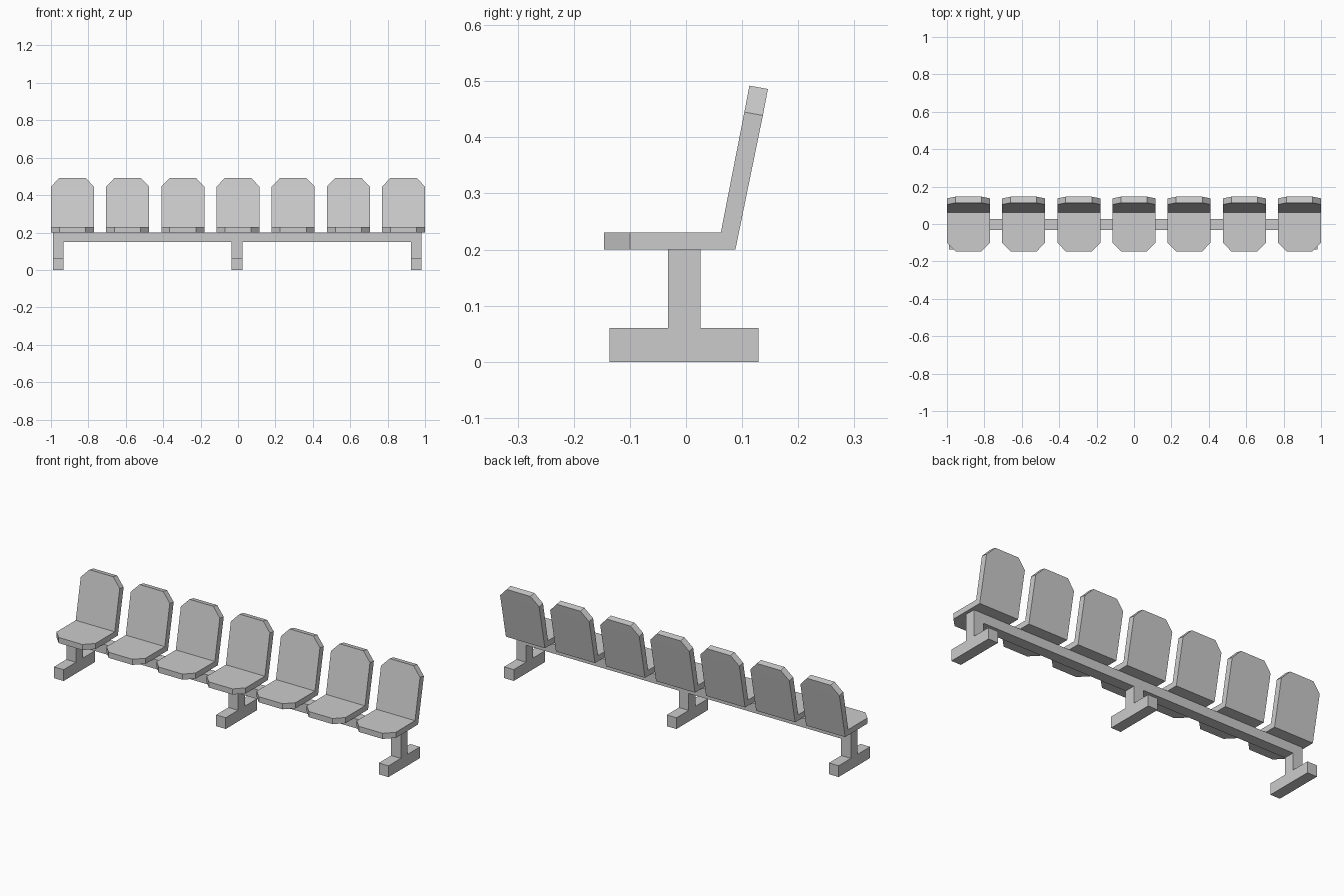
import bpy
import bmesh

cube = bpy.data.objects.get("Cube")
if cube:
    bpy.data.objects.remove(cube, do_unlink=True)

grey = bpy.data.materials.new("light grey")
grey.use_nodes = True
GREY = (0.6, 0.6, 0.6, 1)
grey.diffuse_color = GREY
grey.node_tree.nodes["Principled BSDF"].inputs["Base Color"].default_value = GREY


def finish(bm, name):
    bmesh.ops.recalc_face_normals(bm, faces=bm.faces)
    mesh = bpy.data.meshes.new(name)
    bm.to_mesh(mesh)
    bm.free()
    mesh.materials.append(grey)
    obj = bpy.data.objects.new(name, mesh)
    bpy.context.collection.objects.link(obj)
    return obj


def box(name, x, y, z):
    """Box spanning the given (low, high) ranges."""
    bm = bmesh.new()
    bmesh.ops.create_cube(bm, size=1)
    for v in bm.verts:
        for i, (low, high) in enumerate((x, y, z)):
            v.co[i] = high if v.co[i] > 0 else low
    return finish(bm, name)


def loft(name, stations):
    """Join rectangular sections given as half width, inner and outer (y, z)."""
    bm = bmesh.new()
    rings = [[bm.verts.new((x, *p)) for x, p in
              ((-w, inner), (w, inner), (w, outer), (-w, outer))]
             for w, inner, outer in stations]
    for a, b in zip(rings, rings[1:]):
        for i in range(4):
            j = (i + 1) % 4
            bm.faces.new((a[i], a[j], b[j], b[i]))
    bm.faces.new(rings[0])
    bm.faces.new(rings[-1])
    return finish(bm, name)


# Bent seat shell with clipped corners at the front and the top
WIDE, NARROW = 0.115, 0.07
shell = [
    (NARROW, (-0.146, 0.23), (-0.146, 0.20)),
    (WIDE, (-0.10, 0.23), (-0.10, 0.20)),
    (WIDE, (0.062, 0.23), (0.088, 0.20)),
    (WIDE, (0.104, 0.445), (0.137, 0.439)),
    (NARROW, (0.113, 0.492), (0.146, 0.486)),
]
for i in range(7):
    seat = loft(f"seat_{i + 1}", shell)
    seat.location.x = (i - 3) * 0.295

# Beam under the seats
DEPTH = (-0.032, 0.026)
box("beam", (-0.99, 0.982), DEPTH, (0.15, 0.20))

# Posts and feet
for side, x in (("right", -0.99), ("middle", -0.034), ("left", 0.925)):
    span = (x, x + 0.057)
    box(f"{side}_post", span, DEPTH, (0.06, 0.15))
    box(f"{side}_foot", span, (-0.136, 0.129), (0, 0.06))
